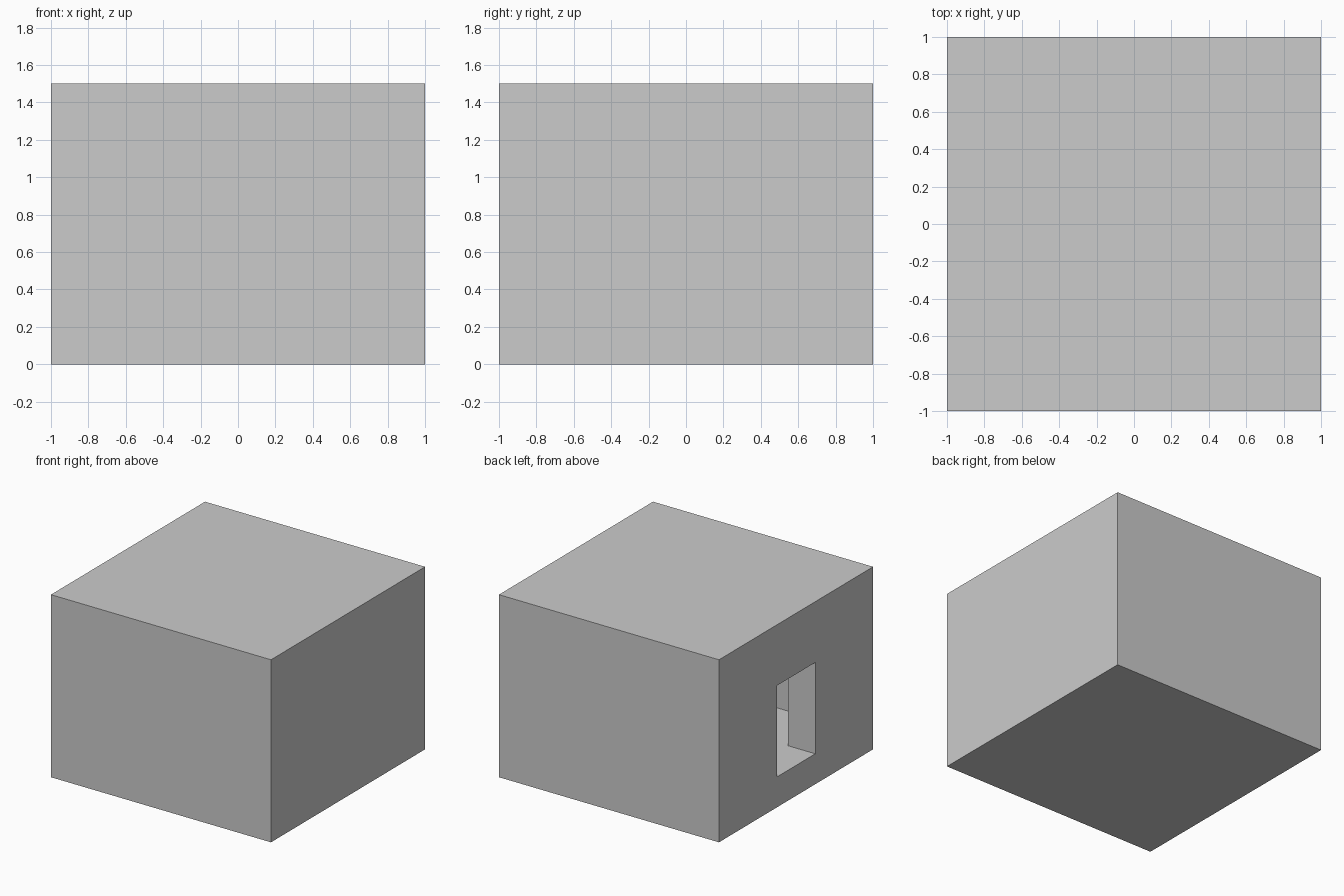
import bpy

if "Cube" in bpy.data.objects:
    bpy.data.objects.remove(bpy.data.objects["Cube"])

WALL = 0.25


def box(name, lo, hi):
    """Axis-aligned box between two corners, with real-size mesh data."""
    bpy.ops.mesh.primitive_cube_add(size=1)
    ob = bpy.context.object
    ob.name = name
    for v in ob.data.vertices:
        v.co = [hi[i] if v.co[i] > 0 else lo[i] for i in range(3)]
    return ob


def cut(target, cutter):
    """Subtract a hidden helper box from the target."""
    mod = target.modifiers.new(cutter.name, 'BOOLEAN')
    mod.operation = 'DIFFERENCE'
    mod.solver = 'EXACT'
    mod.object = cutter
    cutter.hide_render = True
    cutter.display_type = 'WIRE'


# Solid outer block
house = box("hollow_block", (-1, -1, 0), (1, 1, 1.5))

# Inner room, leaving equal wall, floor and ceiling thickness
room = box("room_cutter", (-1 + WALL, -1 + WALL, WALL),
           (1 - WALL, 1 - WALL, 1.5 - WALL))
cut(house, room)

# Doorway through the left wall, its sill level with the room floor
doorway = box("doorway_cutter", (-1.2, -0.25, WALL), (-0.5, 0.25, 1.0))
cut(house, doorway)
